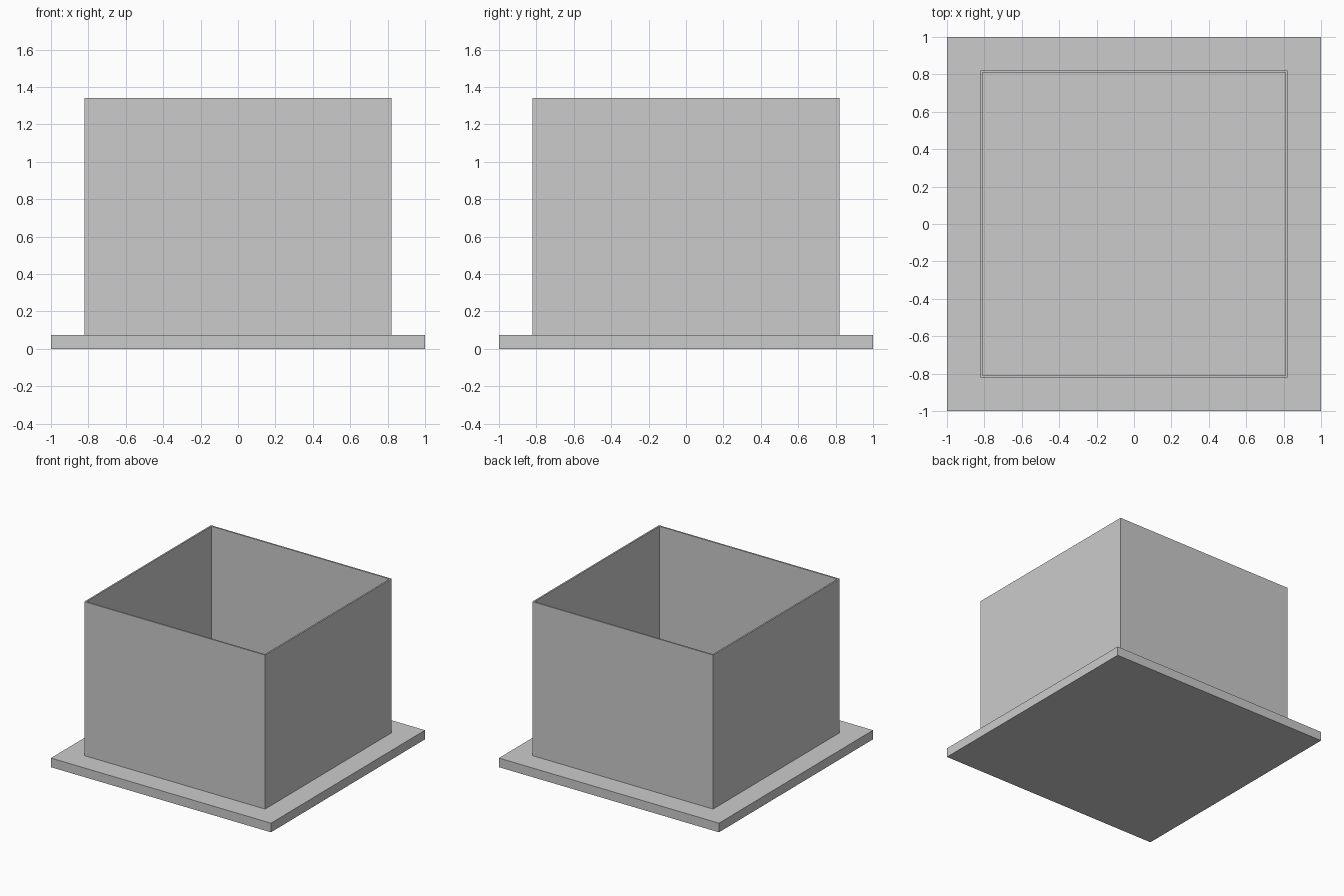
import bpy, bmesh

if "Cube" in bpy.data.objects:
    bpy.data.objects.remove(bpy.data.objects["Cube"])

BASE_H, TOP = 0.075, 1.34
OUTER, INNER = 0.822, 0.809


def make_object(name, bm):
    bmesh.ops.recalc_face_normals(bm, faces=bm.faces)
    mesh = bpy.data.meshes.new(name)
    bm.to_mesh(mesh)
    bm.free()
    obj = bpy.data.objects.new(name, mesh)
    bpy.context.collection.objects.link(obj)
    return obj


def square(bm, half, z):
    return [bm.verts.new((sx * half, sy * half, z))
            for sx, sy in ((-1, -1), (1, -1), (1, 1), (-1, 1))]


# Square base plate
bm = bmesh.new()
bmesh.ops.create_cube(bm, size=1)
bmesh.ops.scale(bm, vec=(2, 2, BASE_H), verts=bm.verts)
bmesh.ops.translate(bm, vec=(0, 0, BASE_H / 2), verts=bm.verts)
make_object("base_plate", bm)

# Thin open-topped box walls: four rings bridged into a closed square tube
bm = bmesh.new()
rings = [square(bm, h, z) for h, z in
         ((OUTER, BASE_H), (OUTER, TOP), (INNER, TOP), (INNER, BASE_H))]
for k in range(4):
    a, b = rings[k], rings[(k + 1) % 4]
    for i in range(4):
        j = (i + 1) % 4
        bm.faces.new((a[i], a[j], b[j], b[i]))
make_object("box_walls", bm)
